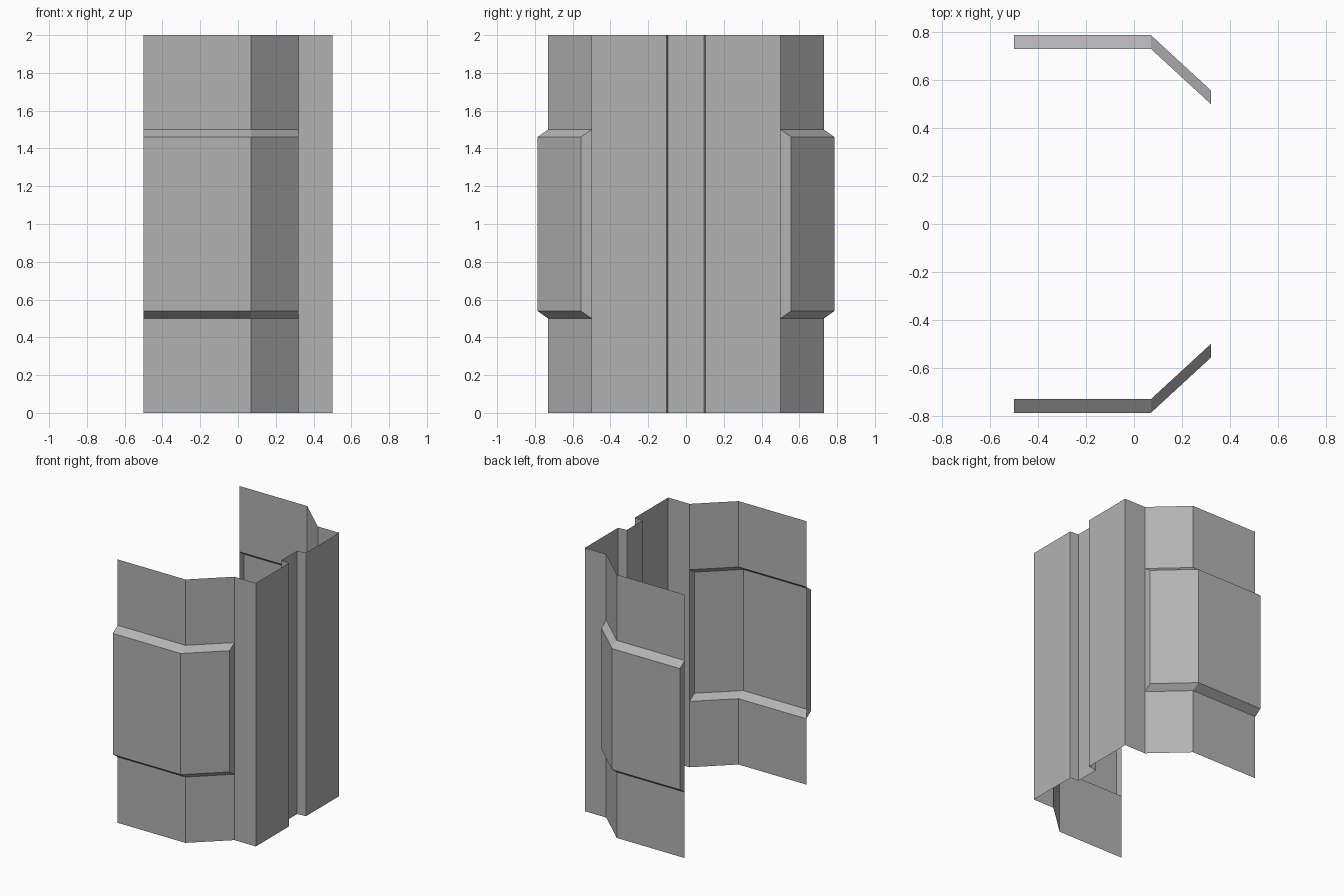
import bpy, bmesh

cube = bpy.data.objects.get("Cube")
if cube:
    bpy.data.objects.remove(cube)

# One plain grey for the whole sheet
grey = bpy.data.materials.new("plain grey")
grey.use_nodes = True
colour = (0.45, 0.45, 0.45, 1)
grey.diffuse_color = colour
grey.node_tree.nodes["Principled BSDF"].inputs["Base Color"].default_value = colour

HEIGHT = 2.0
BULGE = 0.057


def sheet(name, path, rows, capped=False):
    """Sweep (z, outward offset) rows along a plan path; mirror front to back."""
    bm = bmesh.new()
    columns = [[bm.verts.new((x, y - out, z)) for z, out in rows] for x, y in path]
    for a, b in zip(columns, columns[1:]):
        for i in range(len(rows) - 1):
            bm.faces.new((a[i], b[i], b[i + 1], a[i + 1]))
    if capped:
        # Close the ends of the raised band
        bm.faces.new(columns[0][1:5][::-1])
        bm.faces.new(columns[-1][1:5])
    mesh = bpy.data.meshes.new(name)
    bm.to_mesh(mesh)
    bm.free()
    mesh.materials.append(grey)
    obj = bpy.data.objects.new(name, mesh)
    bpy.context.collection.objects.link(obj)
    mirror = obj.modifiers.new("front to back", 'MIRROR')
    mirror.use_axis = (False, True, False)
    return obj


# Side walls with a raised band around the middle
band = [(0, 0), (0.5, 0), (0.54, BULGE), (1.46, BULGE), (1.5, 0), (HEIGHT, 0)]
sheet("side_walls", [(-0.5, -0.73), (0.07, -0.73), (0.32, -0.5)], band, capped=True)

# Flanges and end wall with a vertical groove in the centre
end_path = [(0.32, -0.5), (0.5, -0.5), (0.5, -0.102), (0.43, -0.095), (0.43, 0)]
sheet("grooved_end_wall", end_path, [(0, 0), (HEIGHT, 0)])
